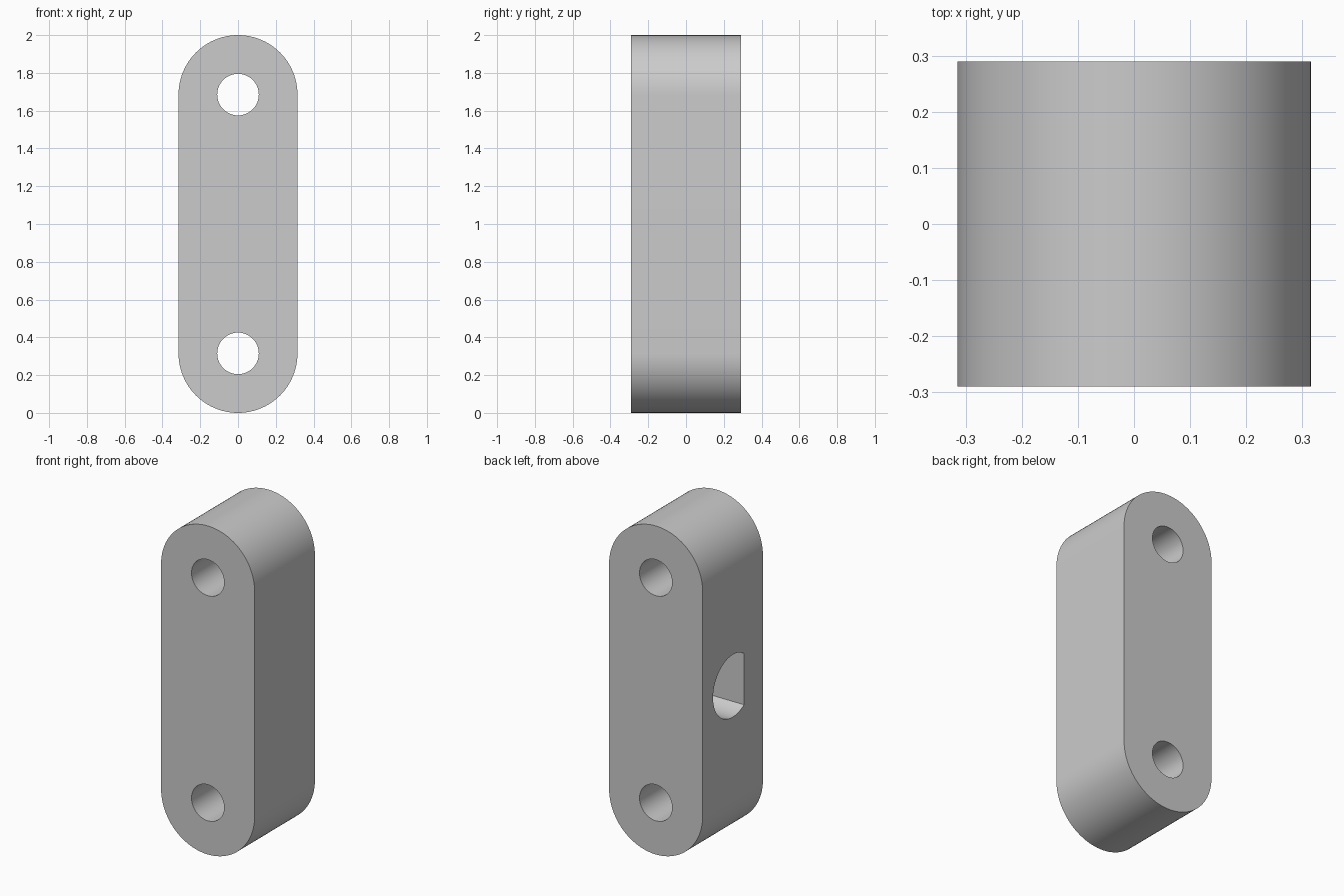
import bpy
import bmesh
import math
from mathutils import Matrix

cube = bpy.data.objects.get("Cube")
if cube:
    bpy.data.objects.remove(cube, do_unlink=True)

R, HALF_DEPTH = 0.315, 0.29          # bar end radius, half thickness
LOW, HIGH = R, 2 - R                 # pivot heights
HOLE_R = 0.11
SOCKET_R, SOCKET_FLAT = 0.19, 0.108  # D-shaped socket
SOCKET_DEPTH = 0.42

grey = bpy.data.materials.new("plain grey")
grey.use_nodes = True
color = (0.6, 0.6, 0.6, 1)
grey.diffuse_color = color
grey.node_tree.nodes["Principled BSDF"].inputs["Base Color"].default_value = color


def arc(cx, cy, r, start, end, steps):
    angles = [start + (end - start) * i / steps for i in range(steps + 1)]
    return [(cx + r * math.cos(a), cy + r * math.sin(a)) for a in angles]


def prism(name, outline, length, matrix):
    """Extrude a flat outline along its local z, then place it."""
    bm = bmesh.new()
    face = bm.faces.new([bm.verts.new((x, y, 0)) for x, y in outline])
    grown = bmesh.ops.extrude_face_region(bm, geom=[face])["geom"]
    moved = [v for v in grown if isinstance(v, bmesh.types.BMVert)]
    bmesh.ops.translate(bm, verts=moved, vec=(0, 0, length))
    bmesh.ops.transform(bm, matrix=matrix, verts=bm.verts)
    bmesh.ops.recalc_face_normals(bm, faces=bm.faces)
    mesh = bpy.data.meshes.new(name)
    bm.to_mesh(mesh)
    bm.free()
    mesh.materials.append(grey)
    obj = bpy.data.objects.new(name, mesh)
    bpy.context.collection.objects.link(obj)
    return obj


# Link bar with rounded ends, extruded from back to front
upright = Matrix.Rotation(math.pi / 2, 4, "X")
outline = (arc(0, HIGH, R, 0, math.pi, 48)
           + arc(0, LOW, R, math.pi, 2 * math.pi, 48))
bar = prism("link_bar", outline, 2 * HALF_DEPTH,
            Matrix.Translation((0, HALF_DEPTH, 0)) @ upright)

# Through holes at both ends
cutters = []
for label, z in (("lower", LOW), ("upper", HIGH)):
    circle = arc(0, z, HOLE_R, 0, 2 * math.pi, 64)[:-1]
    cutters.append(prism(label + "_hole_cutter", circle, 1,
                         Matrix.Translation((0, 0.5, 0)) @ upright))

# Blind D-shaped socket in the right side, flat wall toward the front
half = math.acos(-SOCKET_FLAT / SOCKET_R)
d_shape = arc(0, 0, SOCKET_R, -half, half, 56)
sideways = Matrix(((0, 0, 1, 0), (1, 0, 0, 0), (0, 1, 0, 0), (0, 0, 0, 1)))
cutters.append(prism("socket_cutter", d_shape, SOCKET_DEPTH + 0.1,
                     Matrix.Translation((-R - 0.1, 0, 1)) @ sideways))

# Cut the openings, then shade smooth with crisp edges
bpy.ops.object.select_all(action="DESELECT")
bpy.context.view_layer.objects.active = bar
bar.select_set(True)
for cutter in cutters:
    cut = bar.modifiers.new(cutter.name, "BOOLEAN")
    cut.operation = "DIFFERENCE"
    cut.solver = "EXACT"
    cut.object = cutter
    bpy.ops.object.modifier_apply(modifier=cut.name)
    bpy.data.objects.remove(cutter, do_unlink=True)
bpy.ops.object.shade_smooth_by_angle(angle=math.radians(30))
